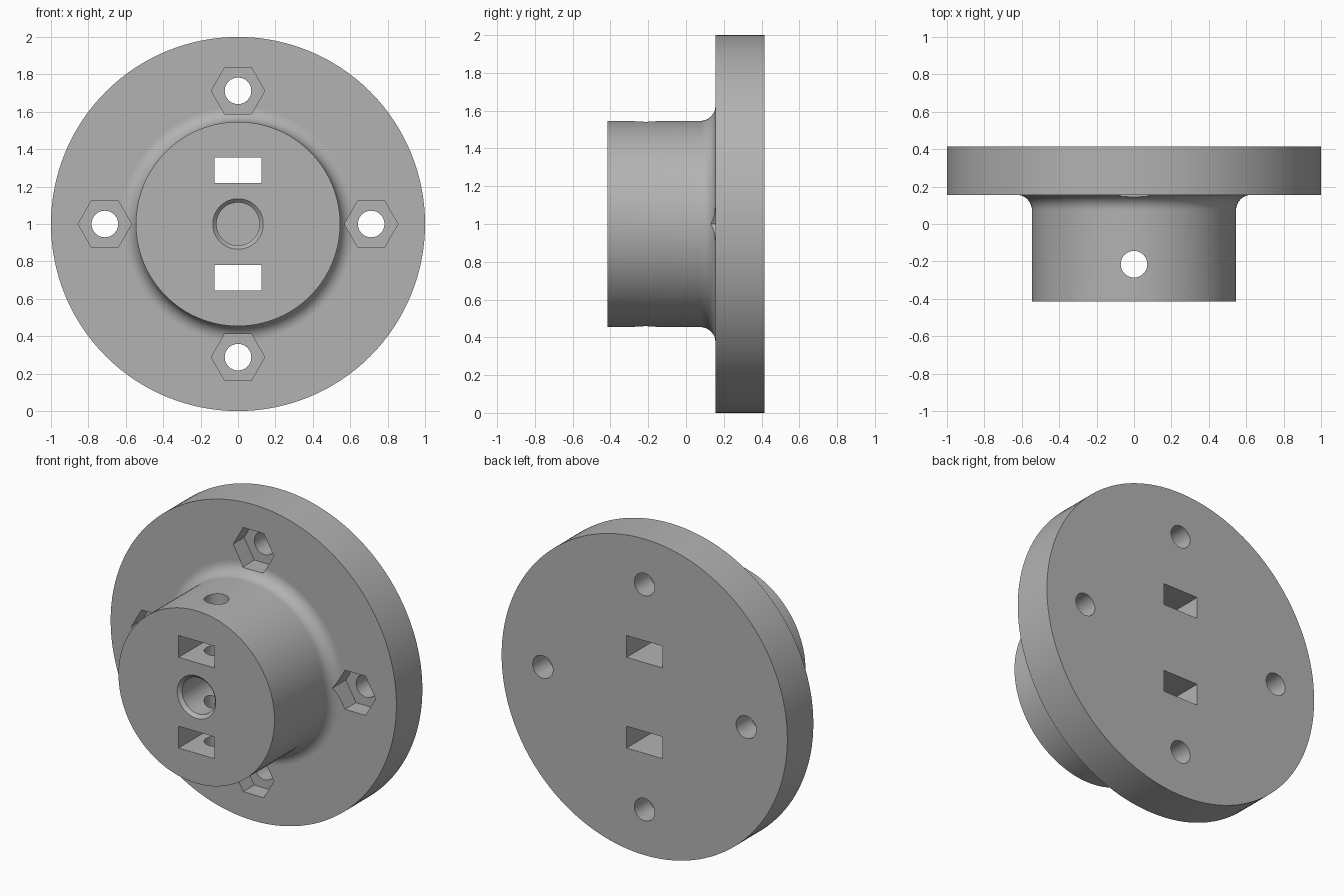
import bpy, bmesh, math
from mathutils import Matrix, Vector

cube = bpy.data.objects.get("Cube")
if cube:
    bpy.data.objects.remove(cube, do_unlink=True)

grey = bpy.data.materials.new("plain_grey")
grey.use_nodes = True
colour = (0.45, 0.45, 0.45, 1)
grey.diffuse_color = colour
grey.node_tree.nodes["Principled BSDF"].inputs["Base Color"].default_value = colour

AXIS_Z = 1.0
FRONT, FACE, BACK = -0.415, 0.155, 0.415
HUB, FILLET = 0.546, 0.08


def add_object(name, bm):
    bmesh.ops.recalc_face_normals(bm, faces=bm.faces)
    mesh = bpy.data.meshes.new(name)
    bm.to_mesh(mesh)
    bm.free()
    mesh.materials.append(grey)
    obj = bpy.data.objects.new(name, mesh)
    bpy.context.collection.objects.link(obj)
    return obj


def lathe(name, profile, sides, x=0, z=AXIS_Z):
    """Revolve (radius, y) points about a line parallel to y."""
    bm = bmesh.new()
    verts = [bm.verts.new((r, y, 0)) for r, y in profile]
    edges = [bm.edges.new(pair) for pair in zip(verts, verts[1:])]
    bmesh.ops.spin(bm, geom=verts + edges, cent=(0, 0, 0), axis=(0, 1, 0),
                   angle=math.tau, steps=sides, use_duplicate=False)
    bmesh.ops.remove_doubles(bm, verts=bm.verts, dist=1e-5)
    # turn the end fans into single flat caps
    bmesh.ops.dissolve_limit(bm, angle_limit=0.001, verts=bm.verts, edges=bm.edges)
    bmesh.ops.translate(bm, verts=bm.verts, vec=(x, 0, z))
    return add_object(name, bm)


def rod(name, radius, start, end, sides, x=0, z=AXIS_Z):
    return lathe(name, [(0, start), (radius, start), (radius, end), (0, end)], sides, x, z)


# Hub and flange in one turned body, with a concave fillet between them
fillet = []
for i in range(13):
    a = math.pi / 2 * i / 12
    fillet.append((HUB + FILLET * (1 - math.cos(a)), FACE - FILLET * (1 - math.sin(a))))
body = lathe("flanged_hub",
             [(0, FRONT), (HUB, FRONT)] + fillet + [(1, FACE), (1, BACK), (0, BACK)], 128)

cutters = []

# Bolt holes with hexagonal nut pockets
for i in range(4):
    a = math.pi / 2 * i
    x, z = 0.712 * math.cos(a), AXIS_Z + 0.712 * math.sin(a)
    cutters.append(rod("nut_pocket_cutter", 0.143, 0, FACE + 0.11, 6, x, z))
    cutters.append(rod("bolt_hole_cutter", 0.071, 0.05, 0.6, 48, x, z))

# Blind shaft bore with a chamfered mouth
cutters.append(lathe("bore_cutter",
                     [(0, FRONT - 0.02), (0.155, FRONT - 0.02), (0.115, FRONT + 0.02),
                      (0.115, FACE), (0, FACE)], 64))

# Rectangular slots right through
for side in (-1, 1):
    bm = bmesh.new()
    bmesh.ops.create_cube(bm, size=1)
    bmesh.ops.scale(bm, verts=bm.verts, vec=Vector((0.25, 2, 0.138)))
    bmesh.ops.translate(bm, verts=bm.verts, vec=(0, 0, AXIS_Z + side * 0.287))
    cutters.append(add_object("slot_cutter", bm))

# Set screw hole, vertical through the hub
bm = bmesh.new()
bmesh.ops.create_cone(bm, cap_ends=True, segments=48, radius1=0.071, radius2=0.071,
                      depth=1.6, matrix=Matrix.Translation((0, -0.215, AXIS_Z)))
cutters.append(add_object("screw_hole_cutter", bm))

bpy.ops.object.select_all(action="DESELECT")
body.select_set(True)
bpy.context.view_layer.objects.active = body
for cutter in cutters:
    cutter.hide_render = True
    mod = body.modifiers.new("cut", "BOOLEAN")
    mod.operation, mod.solver, mod.object = "DIFFERENCE", "EXACT", cutter
    bpy.ops.object.modifier_apply(modifier=mod.name)
    bpy.data.objects.remove(cutter, do_unlink=True)

# Smooth turned surfaces, flat end faces
bpy.ops.object.shade_smooth_by_angle(angle=math.radians(30))
for face in body.data.polygons:
    if abs(face.normal.y) > 0.9995:
        face.use_smooth = False
